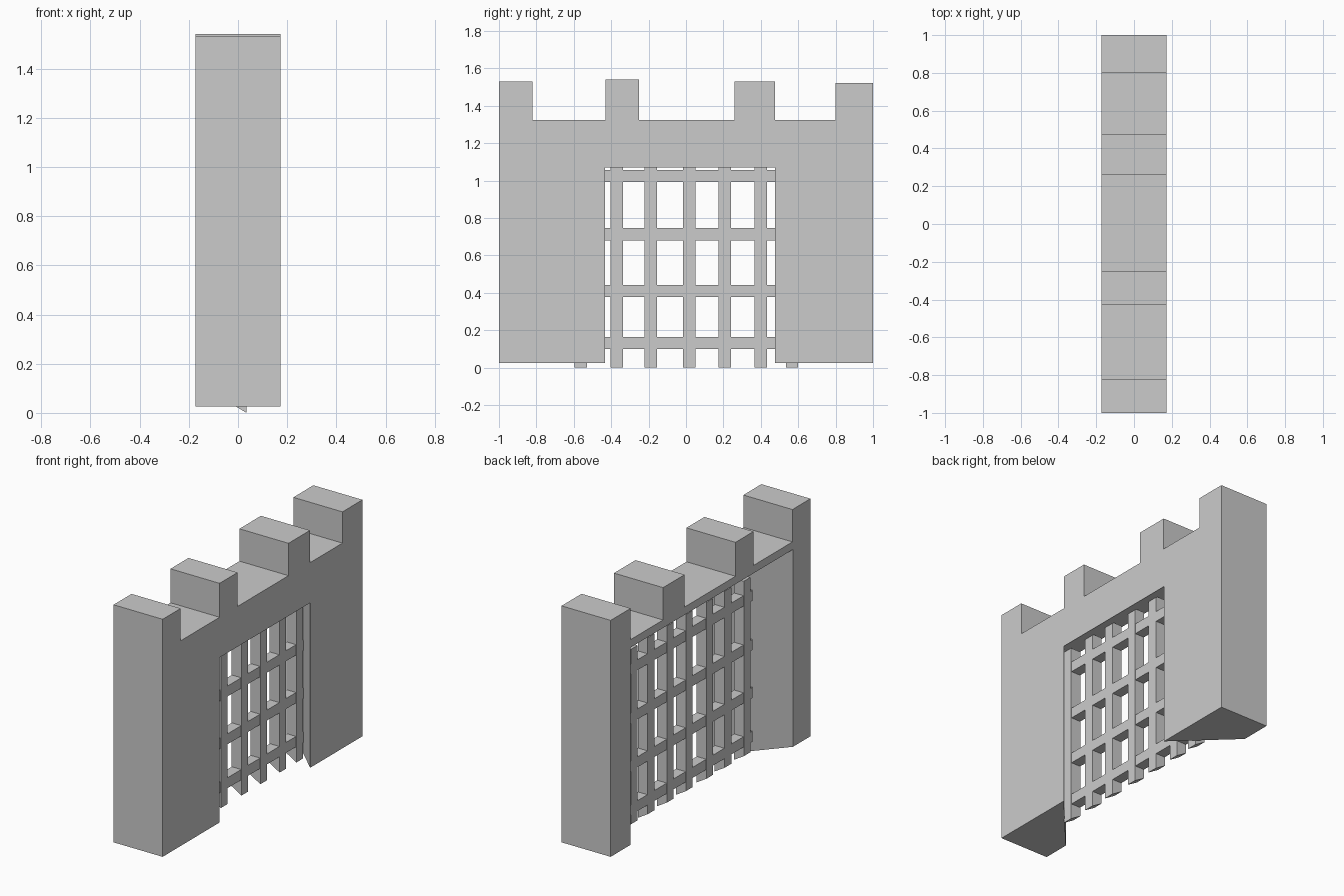
import bpy, bmesh

if "Cube" in bpy.data.objects:
    bpy.data.objects.remove(bpy.data.objects["Cube"])

HALF = 0.172      # half wall thickness
BASE = 0.025      # underside of the wall
WALK = 1.325      # wall-walk height


def loft(name, back, front, x0, x1):
    """Solid between two matching (y, z) outlines at x0 and x1."""
    bm = bmesh.new()
    a = [bm.verts.new((x0, y, z)) for y, z in back]
    b = [bm.verts.new((x1, y, z)) for y, z in front]
    bm.faces.new(a)
    bm.faces.new(b[::-1])
    n = len(a)
    for i in range(n):
        j = (i + 1) % n
        bm.faces.new((a[j], a[i], b[i], b[j]))
    bmesh.ops.recalc_face_normals(bm, faces=bm.faces)
    mesh = bpy.data.meshes.new(name)
    bm.to_mesh(mesh)
    bm.free()
    obj = bpy.data.objects.new(name, mesh)
    bpy.context.collection.objects.link(obj)
    return obj


def box(name, x, y, z):
    rect = [(y[0], z[0]), (y[1], z[0]), (y[1], z[1]), (y[0], z[1])]
    return loft(name, rect, rect, *x)


# Crenellated outline: merlons as (y start, y end, top)
merlons = [(-1, -0.82, 1.53), (-0.43, -0.25, 1.54),
           (0.26, 0.475, 1.53), (0.8, 1, 1.523)]
crest = []
for y0, y1, top in merlons:
    crest += [(y0, WALK), (y0, top), (y1, top), (y1, WALK)]
crest = crest[1:-1]


def outline(left, right, top):
    return [(-1, BASE)] + crest + [(1, BASE), (right, BASE), (right, top),
                                   (left, top), (left, BASE)]


# Wall with a gateway that splays wider and taller towards the back
loft("gate_wall", outline(-0.825, 0.802, 1.275),
     outline(-0.433, 0.477, 1.07), -HALF, HALF)

# Portcullis uprights with slanted lower tips
GX = (-0.035, 0.035)
for i, y in enumerate((-0.562, -0.37, -0.188, 0.018, 0.207, 0.4, 0.567)):
    top = 1.16 if abs(y) < 0.5 else 1.15
    w = 0.033
    back = [(y - w, 0.042), (y + w, 0.042), (y + w, top), (y - w, top)]
    front = [(y - w, 0.0), (y + w, 0.0), (y + w, top), (y - w, top)]
    loft(f"portcullis_upright_{i}", back, front, *GX)

# Portcullis crossbars
for i, z in enumerate((0.132, 0.41, 0.713, 1.025)):
    box(f"portcullis_crossbar_{i}", (-0.033, 0.033), (-0.62, 0.625),
        (z - 0.033, z + 0.033))
